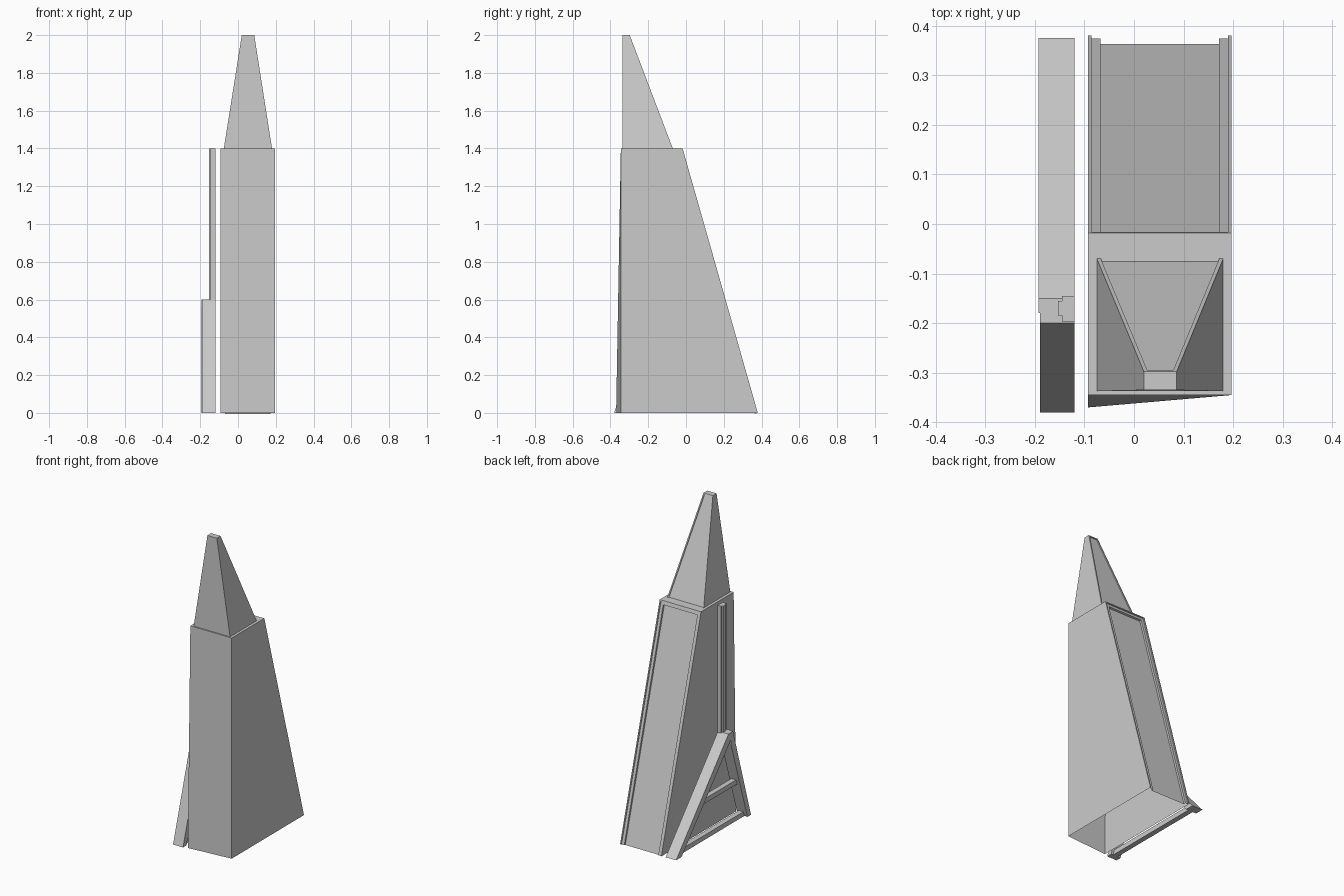
import bpy, bmesh

if "Cube" in bpy.data.objects:
    bpy.data.objects.remove(bpy.data.objects["Cube"])


def finish(name, bm):
    bmesh.ops.recalc_face_normals(bm, faces=bm.faces[:])
    me = bpy.data.meshes.new(name)
    bm.to_mesh(me)
    bm.free()
    ob = bpy.data.objects.new(name, me)
    bpy.context.collection.objects.link(ob)
    return ob


def prism(name, yz, x0, x1):
    """Side profile in y/z extruded along x."""
    bm = bmesh.new()
    face = bm.faces.new([bm.verts.new((x0, y, z)) for y, z in yz])
    new = bmesh.ops.extrude_face_region(bm, geom=[face])["geom"]
    moved = [v for v in new if isinstance(v, bmesh.types.BMVert)]
    bmesh.ops.translate(bm, verts=moved, vec=(x1 - x0, 0, 0))
    return finish(name, bm)


def tapered_shell(name, bottom, top, z0, z1, steps):
    """Open-bottomed tapered tower; the back is stepped inward (border, depth)."""
    bm = bmesh.new()
    lo = [bm.verts.new((x, y, z0)) for x, y in bottom]
    hi = [bm.verts.new((x, y, z1)) for x, y in top]
    sides = []
    for i in range(4):
        j = (i + 1) % 4
        sides.append(bm.faces.new((lo[i], lo[j], hi[j], hi[i])))
    bm.faces.new(hi)
    bm.normal_update()
    # corners run front left, front right, back right, back left
    back = sides[2]
    for border, depth in steps:
        bmesh.ops.inset_region(bm, faces=[back], thickness=border, use_even_offset=True)
        bm.normal_update()
        bmesh.ops.inset_region(bm, faces=[back], thickness=0.0002, depth=-depth,
                               use_even_offset=True)
        bm.normal_update()
    return finish(name, bm)


# main tower body: thin rim, flat frame, then the recessed back panel
tapered_shell("tower_body",
              [(-0.093, -0.37), (0.197, -0.345), (0.197, 0.38), (-0.093, 0.38)],
              [(-0.093, -0.345), (0.197, -0.345), (0.197, -0.018), (-0.093, -0.018)],
              0, 1.4, [(0.007, 0.006), (0.018, 0.012)])

# narrow spire on top
tapered_shell("spire",
              [(-0.075, -0.337), (0.18, -0.337), (0.18, -0.07), (-0.075, -0.07)],
              [(0.02, -0.335), (0.086, -0.335), (0.086, -0.298), (0.02, -0.298)],
              1.4, 2.0, [(0.008, 0.005)])

# side A-frame: two sloping legs meeting at the apex
prism("rear_leg", [(0.375, 0), (0.32, 0), (-0.18, 0.56), (-0.18, 0.6), (-0.15, 0.6)],
      -0.193, -0.12)
prism("front_leg", [(-0.38, 0), (-0.345, 0), (-0.18, 0.52), (-0.18, 0.6), (-0.2, 0.6)],
      -0.19, -0.12)

# slim horizontal bars between the legs
prism("cross_bar", [(0.13, 0.23), (0.10, 0.26), (-0.275, 0.26), (-0.285, 0.23)],
      -0.168, -0.135)
prism("base_bar", [(0.34, 0), (0.315, 0.03), (-0.34, 0.03), (-0.35, 0)],
      -0.168, -0.135)

# upright post and its thin outer rail
for name, ya, yb, za, x0, x1 in (
        ("post", -0.197, -0.145, 0.58, -0.145, -0.12),
        ("post_rail", -0.185, -0.155, 0.585, -0.153, -0.145)):
    prism(name, [(ya, za), (yb, za), (yb, 1.4), (ya, 1.4)], x0, x1)
